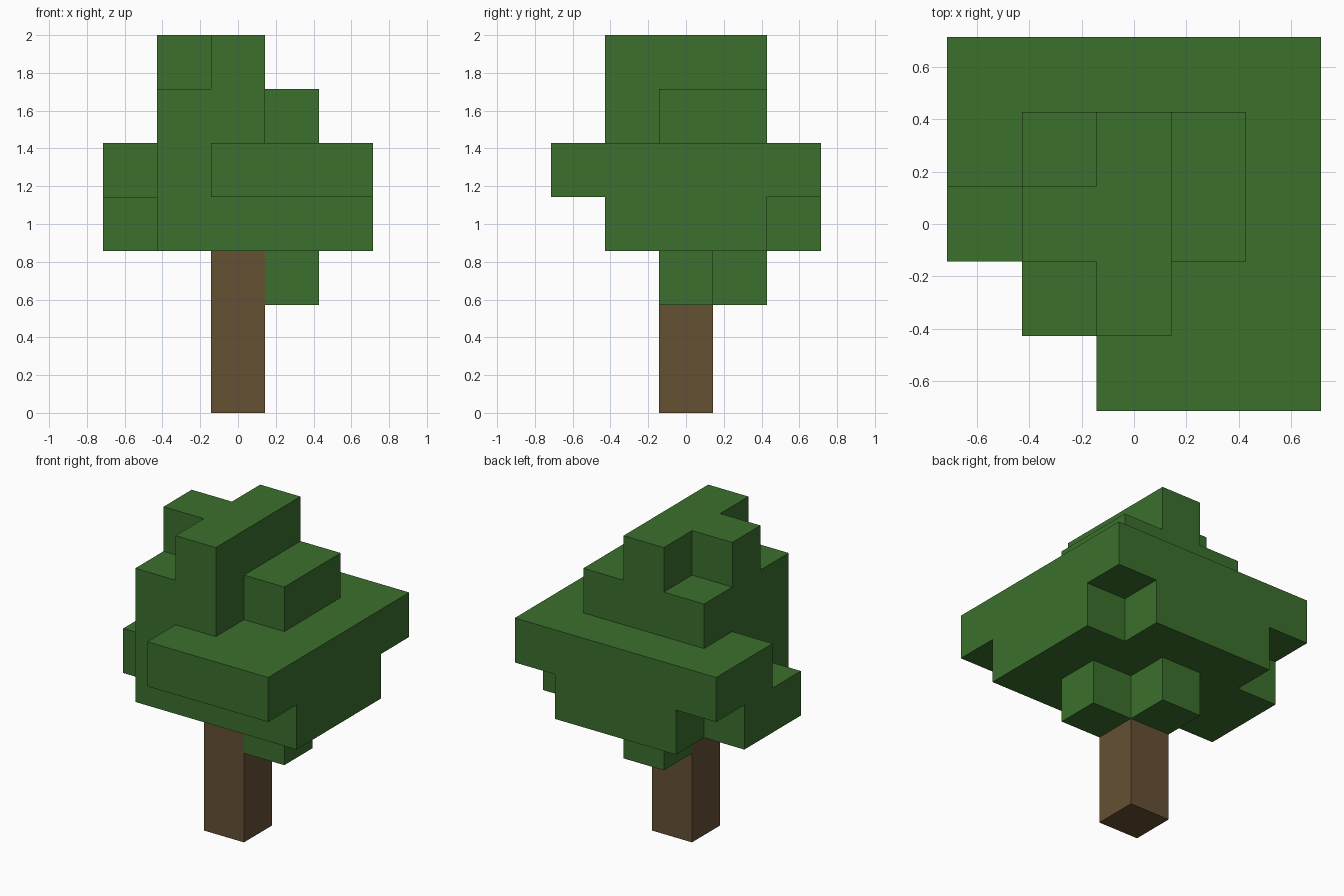
import bpy
import bmesh
from mathutils import Vector

old = bpy.data.objects.get("Cube")
if old:
    bpy.data.objects.remove(old, do_unlink=True)

S = 2 / 7  # edge of one block; the tree is seven blocks tall


def make_material(name, rgb):
    mat = bpy.data.materials.new(name)
    mat.use_nodes = True
    mat.diffuse_color = (*rgb, 1)
    mat.node_tree.nodes["Principled BSDF"].inputs["Base Color"].default_value = (*rgb, 1)
    return mat


def cells_from_rows(layer, rows):
    """Rows map a y index to its first and last x index."""
    return {(x, y, layer) for y, (a, b) in rows.items() for x in range(a, b + 1)}


def build_skin(name, cells, solid, mat):
    """Make only the block sides that do not touch another solid block."""
    bm = bmesh.new()
    for cell in sorted(cells):
        for axis in range(3):
            for sign in (-1, 1):
                n = Vector([sign if i == axis else 0 for i in range(3)])
                if tuple(int(c + d) for c, d in zip(cell, n)) in solid:
                    continue
                u = Vector([1 if i == (axis + 1) % 3 else 0 for i in range(3)])
                v = n.cross(u)
                mid = Vector(cell) + Vector((0, 0, 0.5)) + n / 2
                corners = [mid + (u * a + v * b) / 2
                           for a, b in ((-1, -1), (1, -1), (1, 1), (-1, 1))]
                bm.faces.new([bm.verts.new(p * S) for p in corners])
    bmesh.ops.remove_doubles(bm, verts=bm.verts, dist=S / 100)
    mesh = bpy.data.meshes.new(name)
    bm.to_mesh(mesh)
    bm.free()
    mesh.materials.append(mat)
    obj = bpy.data.objects.new(name, mesh)
    bpy.context.collection.objects.link(obj)


# Trunk: a straight column of three blocks
trunk = {(0, 0, z) for z in range(3)}

# Foliage: stacked layers, from the low side tufts to the crown
foliage_layers = {
    2: {0: (1, 1), 1: (0, 0)},
    3: {-1: (-1, 2), 0: (-2, 2), 1: (-2, 2), 2: (-1, 1)},
    4: {-2: (0, 2), -1: (-1, 2), 0: (-1, 2), 1: (-2, 2), 2: (-2, 2)},
    5: {-1: (-1, 0), 0: (-1, 1), 1: (-1, 1)},
    6: {-1: (0, 0), 0: (-1, 0), 1: (0, 0)},
}
foliage = set()
for layer, rows in foliage_layers.items():
    foliage |= cells_from_rows(layer, rows)

solid = trunk | foliage
build_skin("trunk", trunk, solid, make_material("bark brown", (0.130, 0.082, 0.034)))
build_skin("foliage", foliage, solid, make_material("leaf green", (0.044, 0.162, 0.026)))
